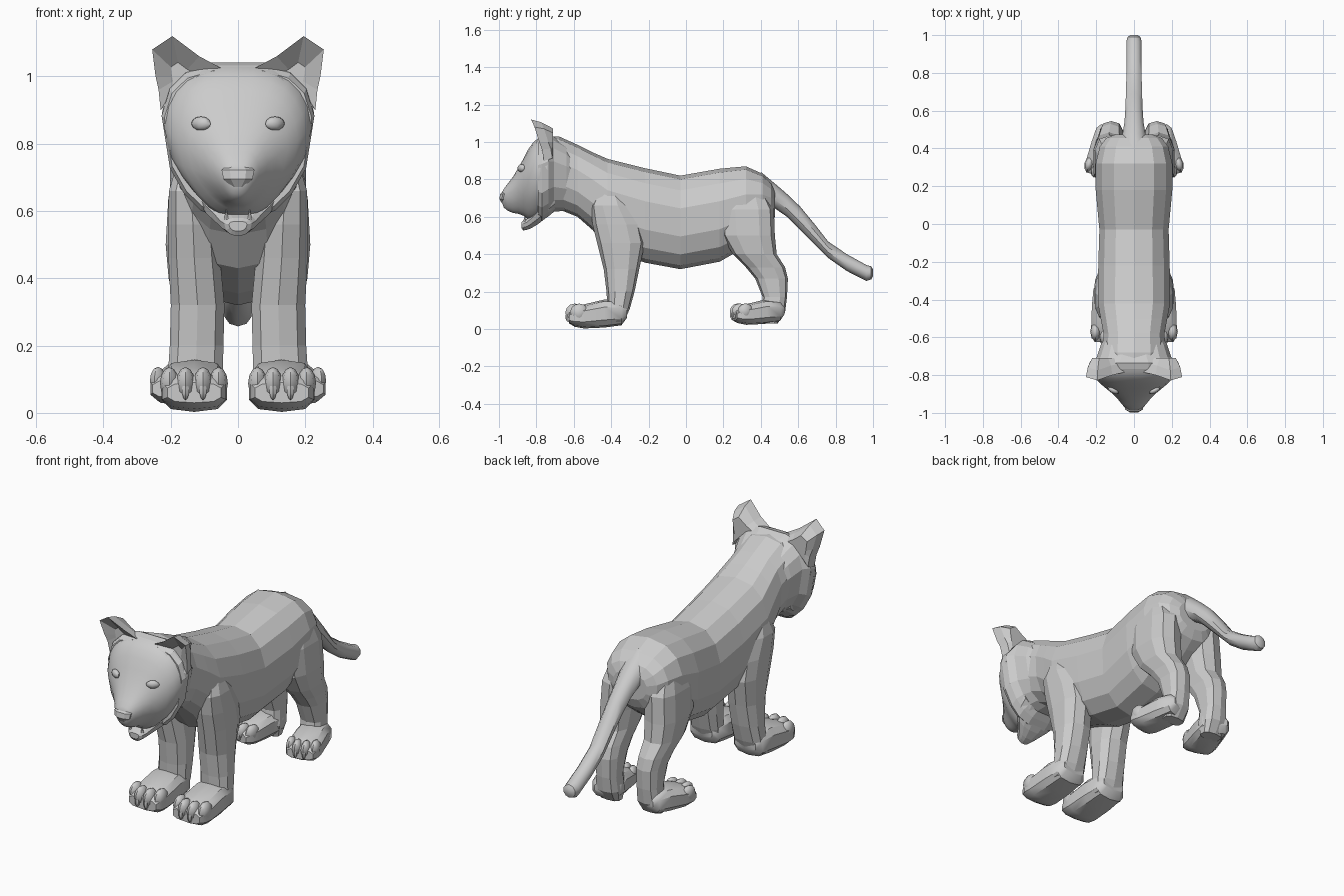
import bpy, bmesh, math
from mathutils import Matrix, Vector


def finish(name, bm, smooth=None):
    bmesh.ops.recalc_face_normals(bm, faces=bm.faces[:])
    me = bpy.data.meshes.new(name)
    bm.to_mesh(me)
    bm.free()
    ob = bpy.data.objects.new(name, me)
    bpy.context.collection.objects.link(ob)
    if smooth:
        bpy.ops.object.select_all(action='DESELECT')
        ob.select_set(True)
        bpy.context.view_layer.objects.active = ob
        bpy.ops.object.shade_smooth_by_angle(angle=math.radians(smooth))
    return ob


def bridge(bm, loops):
    """Skin a list of vertex loops and close both ends"""
    n = len(loops[0])
    for a, b in zip(loops, loops[1:]):
        for i in range(n):
            j = (i + 1) % n
            bm.faces.new((a[i], a[j], b[j], b[i]))
    bm.faces.new(loops[0])
    bm.faces.new(loops[-1])


def add_loft(bm, rings, axis='y', n=12, p=2.5, egg=0.0, mat=Matrix()):
    """rings: (position, low, high, half width, x centre); egg narrows the low side"""
    def spow(v):
        return math.copysign(abs(v) ** (2 / p), v)
    loops = []
    for pos, lo, hi, rx, *xc in rings:
        loop = []
        for i in range(n):
            a = 2 * math.pi * (i + 0.5) / n
            c, s = spow(math.cos(a)), spow(math.sin(a))
            x = (xc[0] if xc else 0) + rx * c * (1 + egg * min(s, 0))
            v = (lo + hi) / 2 + (hi - lo) / 2 * s
            co = (x, pos, v) if axis == 'y' else (x, v, pos)
            loop.append(bm.verts.new(mat @ Vector(co)))
        loops.append(loop)
    bridge(bm, loops)


def add_ball(bm, loc, size, mat=Matrix(), u=10, v=7):
    m = mat @ Matrix.Translation(loc) @ Matrix.Diagonal((*size, 1))
    bmesh.ops.create_uvsphere(bm, u_segments=u, v_segments=v, radius=1, matrix=m)


def loft(name, rings, smooth=None, **kw):
    bm = bmesh.new()
    add_loft(bm, rings, **kw)
    return finish(name, bm, smooth)


# Torso with neck
loft("torso", [
    (-.74, .66, 1.03, .17), (-.68, .64, 1.03, .17), (-.58, .60, .985, .165),
    (-.50, .53, .945, .18), (-.42, .43, .91, .195), (-.22, .355, .86, .193),
    (-.03, .32, .82, .187), (.18, .36, .857, .207), (.32, .44, .87, .207),
    (.41, .51, .83, .185), (.455, .55, .785, .15), (.475, .60, .74, .10)], n=14, egg=.1)

# Tail
loft("tail", [
    (.40, .62, .84, .085), (.475, .645, .778, .064), (.54, .60, .722, .053),
    (.61, .53, .655, .048), (.69, .45, .558, .045), (.76, .38, .468, .043),
    (.86, .31, .40, .043), (.965, .257, .342, .043), (.99, .265, .335, .036),
    (1.0, .285, .318, .02)], smooth=40, n=10, p=2)

# Cheek ruff: faceted collar behind the face
loft("ruff", [
    (-.60, .64, .95, .155), (-.64, .63, .99, .178), (-.705, .625, 1.03, .20),
    (-.735, .60, 1.045, .228), (-.77, .575, 1.035, .23), (-.79, .59, 1.02, .222)],
    n=16, p=3, egg=.32)

# Face: smooth dome tapering into the muzzle
loft("face", [
    (-.74, .62, 1.04, .225), (-.785, .59, 1.028, .222), (-.82, .58, .995, .202),
    (-.845, .585, .96, .18), (-.87, .605, .91, .15), (-.895, .615, .865, .119),
    (-.925, .62, .815, .088), (-.955, .633, .775, .064), (-.975, .65, .748, .046),
    (-.985, .68, .73, .03)], smooth=60, n=24, p=2.6, egg=.42)

# Lower jaw with fangs
loft("lower_jaw", [
    (-.70, .63, .76, .15), (-.74, .60, .72, .15), (-.79, .56, .66, .11),
    (-.83, .537, .612, .07), (-.85, .53, .59, .055), (-.87, .526, .58, .042),
    (-.88, .54, .57, .028)], n=12, p=2.8, egg=.35)
bm = bmesh.new()
for s in (-1, 1):
    bmesh.ops.create_cone(bm, segments=6, radius1=.008, radius2=.001, depth=.03,
                          cap_ends=True, matrix=Matrix.Translation((s * .035, -.862, .59)))
finish("fangs", bm)

# Nose: wedge wide at the top
bm = bmesh.new()
add_loft(bm, [(.735, -.98, -.93, .035), (.722, -.995, -.94, .052),
              (.695, -1.0, -.94, .046), (.672, -.985, -.94, .022)], axis='z', n=8)
finish("nose", bm)

# Ear rim, right side
EAR = [(.05, -.785, 1.025), (.115, -.80, 1.06), (.195, -.828, 1.12), (.255, -.81, 1.08),
       (.245, -.785, 1.0), (.236, -.77, .96), (.23, -.76, .90), (.20, -.79, .93),
       (.12, -.80, 1.0)]
# Front and hind legs as stacks of level rings
FRONT = [(.75, -.46, -.36, .045, .135), (.66, -.51, -.30, .068, .14), (.56, -.50, -.24, .077, .134),
         (.46, -.475, -.22, .08, .13),
         (.32, -.44, -.25, .083, .12), (.20, -.425, -.275, .083, .123),
         (.11, -.42, -.30, .085, .127), (.04, -.41, -.33, .08, .13)]
HIND = [(.75, .24, .41, .06, .12), (.64, .18, .47, .085, .125), (.50, .19, .475, .086, .132),
        (.40, .25, .485, .078, .131), (.33, .32, .53, .066, .125), (.27, .37, .545, .062, .12),
        (.17, .41, .54, .06, .12), (.09, .40, .53, .066, .122), (.03, .42, .49, .058, .125)]
PAW = [(0, .06, .12, .065), (-.03, .02, .15, .088), (-.12, .008, .158, .096),
       (-.23, .003, .132, .1), (-.28, .012, .115, .098), (-.31, .03, .09, .082)]


def paw(name, mat):
    bm = bmesh.new()
    add_loft(bm, PAW, n=10, p=3, mat=mat)
    for x, y in ((-.072, -.255), (-.026, -.28), (.026, -.28), (.074, -.255)):
        add_ball(bm, (x, y, .088), (.028, .05, .048), mat, 8, 6)
        add_ball(bm, (x, y - .035, .066), (.012, .015, .028), mat, 6, 5)
    finish(name, bm, 40)


for side, s in (("left", -1), ("right", 1)):
    flip = Matrix.Diagonal((s, 1, 1, 1))
    loft(side + "_front_leg", FRONT, axis='z', n=10, mat=flip)
    loft(side + "_hind_leg", HIND, axis='z', n=10, p=2.8, mat=flip)
    paw(side + "_front_paw", flip @ Matrix.Translation((.13, -.315, 0)))
    paw(side + "_hind_paw", flip @ Matrix.Translation((.122, .515, .02))
        @ Matrix.Rotation(.25, 4, 'Z') @ Matrix.Scale(.86, 4))

    # Cupped ear: inner hollow, rim, and a smaller flat back
    bm = bmesh.new()
    mid = Vector((.17, -.755, 1.0))

    def shrunk(f, y):
        pts = (mid.lerp(Vector(c), f) for c in EAR)
        return [bm.verts.new(flip @ Vector((p.x, y(p.y), p.z))) for p in pts]
    bridge(bm, [shrunk(.35, lambda y: -.76), shrunk(1, lambda y: y),
                shrunk(.88, lambda y: y + .045), shrunk(.6, lambda y: -.71)])
    finish(side + "_ear", bm)

    # Eye
    bm = bmesh.new()
    add_ball(bm, (0, 0, 0), (.033, .016, .021),
             flip @ Matrix.Translation((.11, -.88, .86)) @ Matrix.Rotation(.5, 4, 'Z'), 8, 6)
    finish(side + "_eye", bm, 60)
